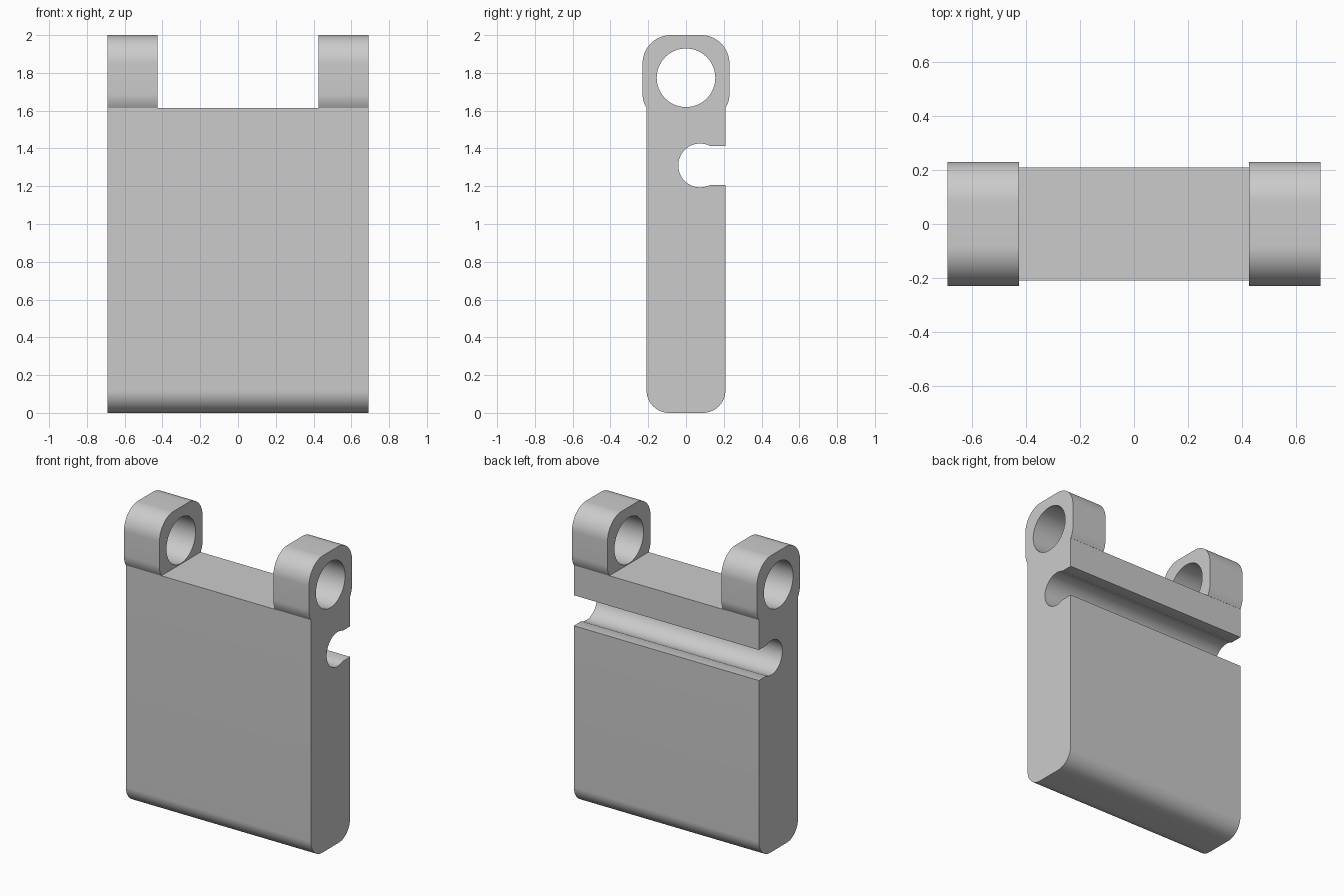
import bpy
import bmesh
from math import radians, cos, sin, asin, degrees

cube = bpy.data.objects.get("Cube")
if cube:
    bpy.data.objects.remove(cube, do_unlink=True)

HALF_X = 0.69      # half width of the whole part
LUG_INNER = 0.425  # inner face of each lug
BODY_Y = 0.209     # half depth of the body
BODY_TOP = 1.615

grey = bpy.data.materials.new("plain_grey")
grey.use_nodes = True
colour = (0.6, 0.6, 0.6, 1)
grey.diffuse_color = colour
grey.node_tree.nodes["Principled BSDF"].inputs["Base Color"].default_value = colour


def arc(cy, cz, r, start, end, steps=16):
    """Points along an arc in the y-z plane, angles in degrees."""
    angles = [radians(start + (end - start) * i / steps) for i in range(steps + 1)]
    return [(cy + r * cos(a), cz + r * sin(a)) for a in angles]


def extrude_profile(name, loops, x0, x1):
    """Fill the closed loops (outline, then holes) and extrude along x."""
    bm = bmesh.new()
    edges = []
    for loop in loops:
        verts = [bm.verts.new((x0, y, z)) for y, z in loop]
        edges += [bm.edges.new((v, verts[i - 1])) for i, v in enumerate(verts)]
    bmesh.ops.triangle_fill(bm, edges=edges, use_beauty=True)
    result = bmesh.ops.extrude_face_region(bm, geom=bm.faces[:], use_keep_orig=True)
    moved = [g for g in result["geom"] if isinstance(g, bmesh.types.BMVert)]
    bmesh.ops.translate(bm, verts=moved, vec=(x1 - x0, 0, 0))
    bmesh.ops.recalc_face_normals(bm, faces=bm.faces[:])
    mesh = bpy.data.meshes.new(name)
    bm.to_mesh(mesh)
    bm.free()
    mesh.materials.append(grey)
    obj = bpy.data.objects.new(name, mesh)
    bpy.context.collection.objects.link(obj)
    bpy.ops.object.select_all(action="DESELECT")
    obj.select_set(True)
    bpy.context.view_layer.objects.active = obj
    bpy.ops.object.shade_smooth_by_angle(angle=radians(30))
    return obj


# Body: rounded lower edges, keyhole-shaped groove across the back
r = 0.12
groove_r, groove_y, groove_z, slot = 0.116, 0.075, 1.31, 0.103
mouth = degrees(asin(slot / groove_r))
body = (
    arc(-BODY_Y + r, r, r, 180, 270)
    + arc(BODY_Y - r, r, r, 270, 360)
    + [(BODY_Y, groove_z - slot)]
    + arc(groove_y, groove_z, groove_r, 360 - mouth, mouth, 40)
    + [(BODY_Y, groove_z + slot), (BODY_Y, BODY_TOP), (-BODY_Y, BODY_TOP)]
)
extrude_profile("body", [body], -HALF_X, HALF_X)

# Lugs: rounded blocks narrowing onto the body, each with a pin hole
lug_y, lug_r = 0.23, 0.15
c = lug_y - lug_r
low_z = 1.69
dip = degrees(asin((low_z - BODY_TOP) / lug_r))
lug = (
    arc(c, low_z, lug_r, -dip, 0, 8)
    + arc(c, 2 - lug_r, lug_r, 0, 90)
    + arc(-c, 2 - lug_r, lug_r, 90, 180)
    + arc(-c, low_z, lug_r, 180, 180 + dip, 8)
)
hole = arc(0, 1.774, 0.155, 0, 360, 64)[:-1]
for side, sign in (("left", 1), ("right", -1)):
    extrude_profile(side + "_lug", [lug, hole], sign * LUG_INNER, sign * HALF_X)
